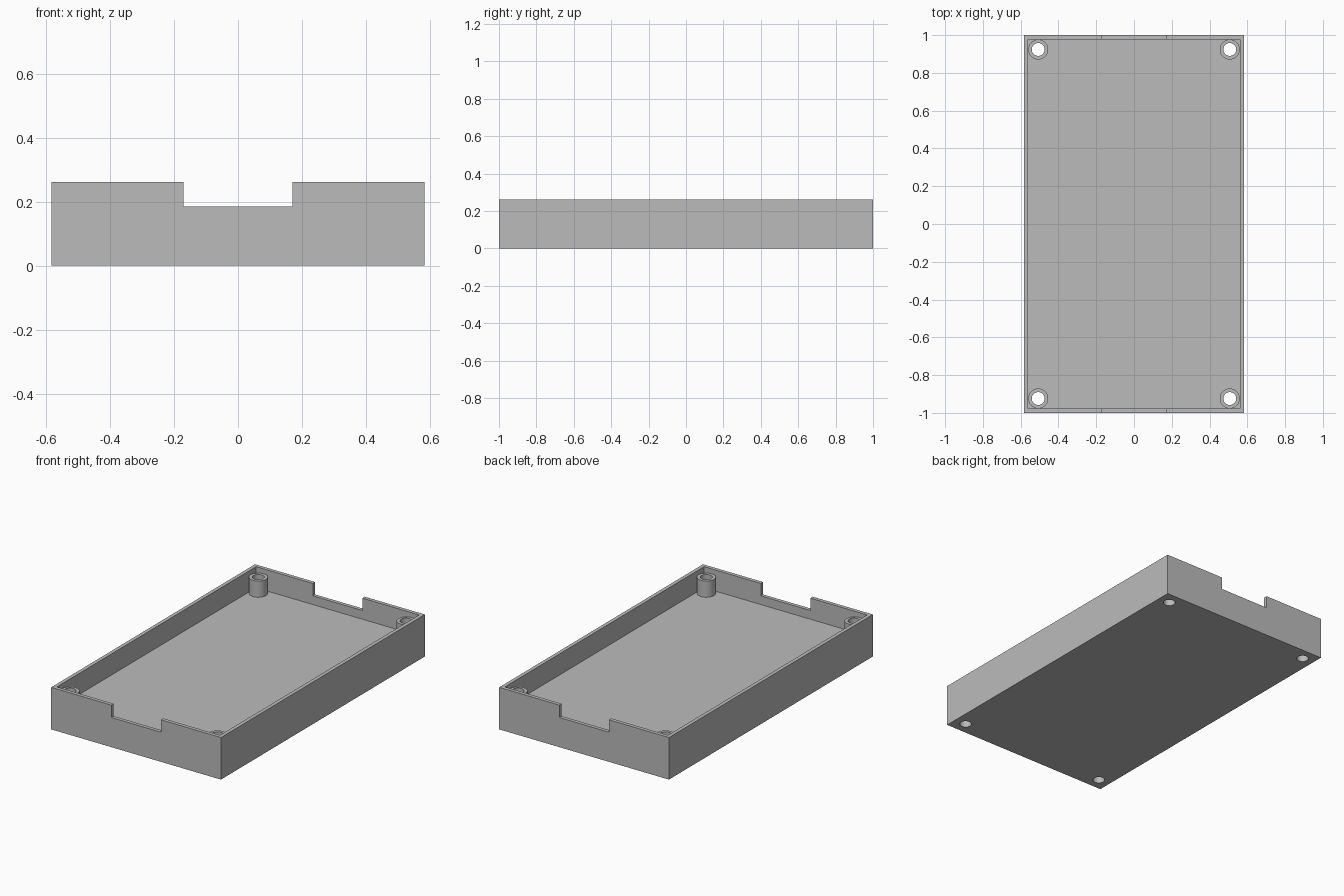
import bpy
import bmesh
import math
from mathutils import Matrix

if "Cube" in bpy.data.objects:
    bpy.data.objects.remove(bpy.data.objects["Cube"], do_unlink=True)

# Main dimensions
HALF_X, HALF_Y, HEIGHT = 0.583, 1.0, 0.261
INNER_X, INNER_Y, FLOOR = 0.56, 0.977, 0.13
NOTCH_HALF, NOTCH_Z = 0.17, 0.184
POST_X, POST_Y, POST_TOP = 0.507, 0.924, 0.231
POST_R, HOLE_R = 0.053, 0.034

grey = bpy.data.materials.new("light grey")
grey.use_nodes = True
colour = (0.5, 0.5, 0.5, 1)
grey.diffuse_color = colour
grey.node_tree.nodes["Principled BSDF"].inputs["Base Color"].default_value = colour


def make_object(name, bm):
    mesh = bpy.data.meshes.new(name)
    bm.to_mesh(mesh)
    bm.free()
    mesh.materials.append(grey)
    obj = bpy.data.objects.new(name, mesh)
    bpy.context.collection.objects.link(obj)
    return obj


def box(name, half_x, half_y, z0, z1):
    bm = bmesh.new()
    size = Matrix.Diagonal((2 * half_x, 2 * half_y, z1 - z0, 1))
    matrix = Matrix.Translation((0, 0, (z0 + z1) / 2)) @ size
    bmesh.ops.create_cube(bm, size=1, matrix=matrix)
    return make_object(name, bm)


def cylinder(name, x, y, radius, z0, z1):
    bm = bmesh.new()
    bmesh.ops.create_cone(bm, cap_ends=True, segments=48, radius1=radius, radius2=radius,
                          depth=z1 - z0, matrix=Matrix.Translation((x, y, (z0 + z1) / 2)))
    return make_object(name, bm)


def select_only(obj):
    bpy.ops.object.select_all(action="DESELECT")
    obj.select_set(True)
    bpy.context.view_layer.objects.active = obj


def cut(obj, cutter):
    cutter.hide_render = True
    mod = obj.modifiers.new("cut", "BOOLEAN")
    mod.operation = "DIFFERENCE"
    mod.solver = "EXACT"
    mod.object = cutter
    select_only(obj)
    bpy.ops.object.modifier_apply(modifier=mod.name)


def finish(obj):
    select_only(obj)
    bpy.ops.object.shade_smooth_by_angle(angle=math.radians(30))


# Open tray with a notch through both end walls
tray = box("tray", HALF_X, HALF_Y, 0, HEIGHT)
cutters = [box("cavity_cutter", INNER_X, INNER_Y, FLOOR, HEIGHT + 0.2),
           box("notch_cutter", NOTCH_HALF, HALF_Y + 0.2, NOTCH_Z, HEIGHT + 0.1)]
for cutter in cutters:
    cut(tray, cutter)

# Corner screw posts, with holes running down through the floor
for end, sy in (("front", -1), ("back", 1)):
    for side, sx in (("right", -1), ("left", 1)):
        x, y = sx * POST_X, sy * POST_Y
        post = cylinder(f"{end}_{side}_screw_post", x, y, POST_R, FLOOR, POST_TOP)
        hole = cylinder("hole_cutter", x, y, HOLE_R, -0.1, HEIGHT + 0.1)
        cut(post, hole)
        cut(tray, hole)
        cutters.append(hole)
        finish(post)
finish(tray)

for cutter in cutters:
    bpy.data.objects.remove(cutter, do_unlink=True)
